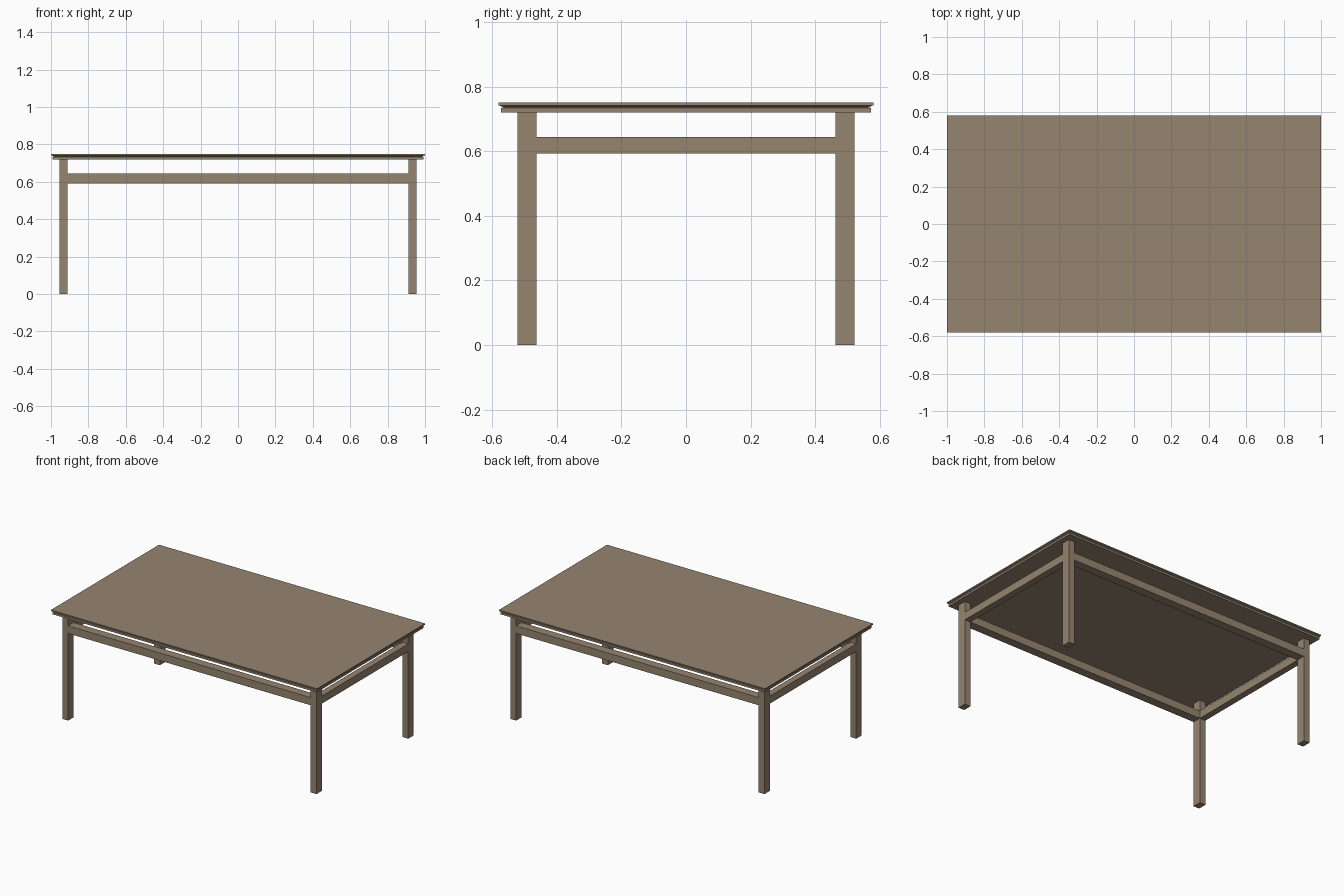
import bpy, bmesh

if "Cube" in bpy.data.objects:
    bpy.data.objects.remove(bpy.data.objects["Cube"])

wood = bpy.data.materials.new("brown wood")
wood.diffuse_color = (0.305, 0.235, 0.162, 1)
wood.use_nodes = True
wood.node_tree.nodes["Principled BSDF"].inputs["Base Color"].default_value = wood.diffuse_color

def finish(name, bm):
    bmesh.ops.recalc_face_normals(bm, faces=bm.faces)
    me = bpy.data.meshes.new(name)
    bm.to_mesh(me)
    bm.free()
    me.materials.append(wood)
    ob = bpy.data.objects.new(name, me)
    bpy.context.collection.objects.link(ob)
    return ob

def box(name, x0, x1, y0, y1, z0, z1):
    bm = bmesh.new()
    bmesh.ops.create_cube(bm, size=1)
    for v in bm.verts:
        v.co = (x1 if v.co.x > 0 else x0, y1 if v.co.y > 0 else y0, z1 if v.co.z > 0 else z0)
    return finish(name, bm)

# table top: rectangular rings stacked into a grooved edge profile (inset, z)
bm = bmesh.new()
rings = []
for inset, z in [(0.007, 0.72), (0.007, 0.733), (0.016, 0.736), (0.0, 0.742), (0.0, 0.75)]:
    x, y = 1.0 - inset, 0.58 - inset
    rings.append([bm.verts.new((sx * x, sy * y, z)) for sx, sy in ((-1, -1), (1, -1), (1, 1), (-1, 1))])
for a, b in zip(rings, rings[1:]):
    for i in range(4):
        j = (i + 1) % 4
        bm.faces.new((a[i], a[j], b[j], b[i]))
bm.faces.new(rings[0])
bm.faces.new(rings[-1])
finish("table_top", bm)

# legs and flush rails between them
XI, XO, YI, YO = 0.911, 0.955, 0.463, 0.522
for sx, side in ((-1, "left"), (1, "right")):
    x0, x1 = sorted((sx * XI, sx * XO))
    for sy, end in ((-1, "front"), (1, "back")):
        y0, y1 = sorted((sy * YI, sy * YO))
        box(f"{end}_{side}_leg", x0, x1, y0, y1, 0, 0.72)
    box(f"{side}_rail", x0, x1, -YI, YI, 0.592, 0.644)
for sy, end in ((-1, "front"), (1, "back")):
    y0, y1 = sorted((sy * YI, sy * YO))
    box(f"{end}_rail", -XI, XI, y0, y1, 0.592, 0.644)
